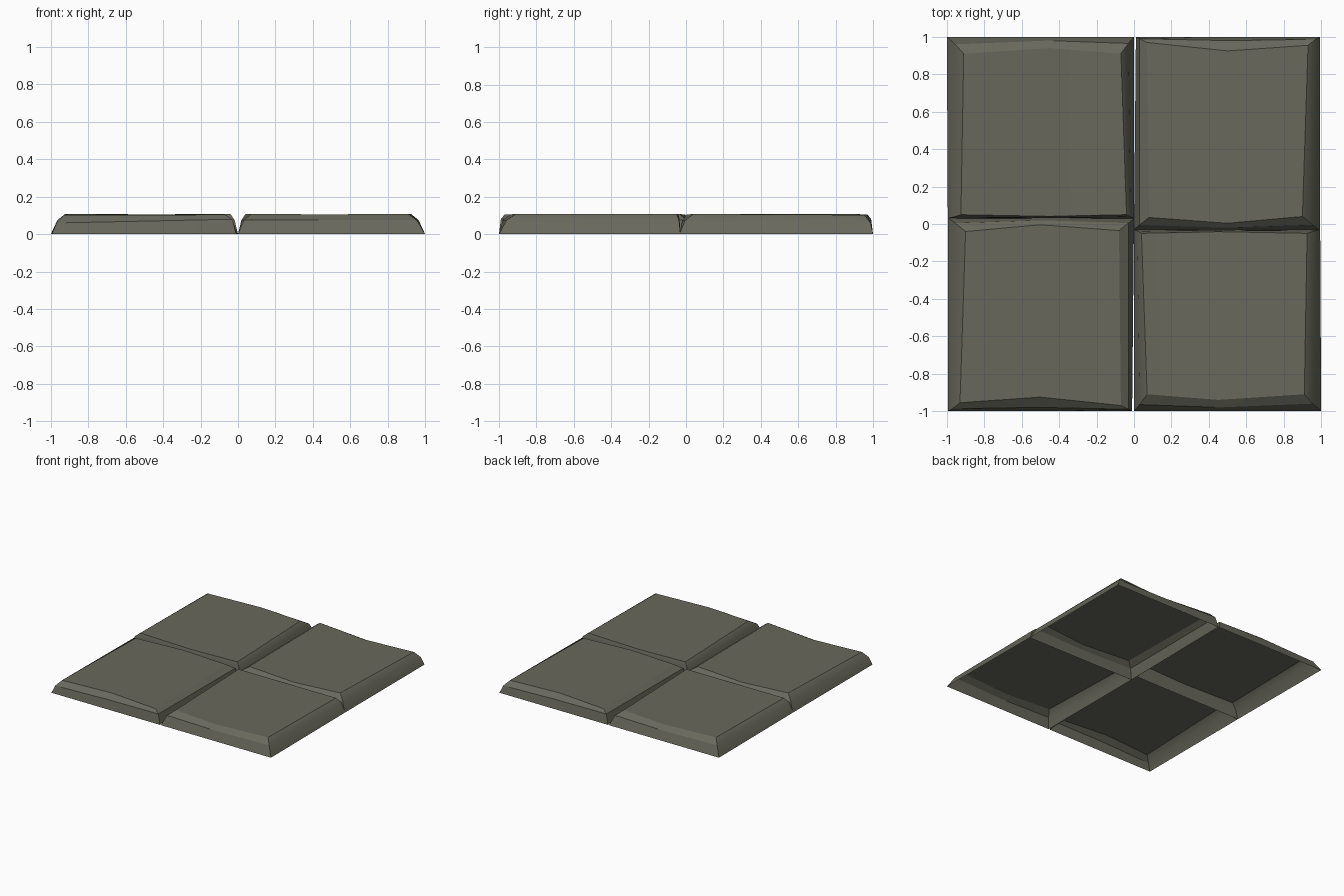
import bpy, bmesh, math

if "Cube" in bpy.data.objects:
    bpy.data.objects.remove(bpy.data.objects["Cube"])

stone = bpy.data.materials.new("grey_green_stone")
stone.diffuse_color = (0.138, 0.138, 0.108, 1)
stone.use_nodes = True
stone.node_tree.nodes["Principled BSDF"].inputs["Base Color"].default_value = stone.diffuse_color

# Each tile is three stacked outlines: ground rim, worn shoulder, top face.
# Outline order: front left, front middle, front right, back right, back middle, back left
WIDE_TILE = [
    ([(0, -1), (.48, -1), (1, -1), (.995, -.03), (.5, -.03), (0, -.03)], [0] * 6),
    ([(.03, -.965), (.46, -.98), (.955, -.96), (.965, -.037), (.5, -.034), (.018, -.037)], [.075] * 6),
    ([(.07, -.91), (.45, -.94), (.91, -.91), (.925, -.05), (.45, -.041), (.04, -.05)],
     [.108, .106, .108, .108, .103, .108]),
]
WORN_TILE = [
    ([(-.995, -1), (-.48, -1), (-.01, -1), (0, .03), (-.5, .035), (-.995, .035)], [0] * 6),
    ([(-.97, -.987), (-.5, -.98), (-.03, -.99), (-.03, .005), (-.5, .02), (-.955, .005)],
     [.06, .07, .08, .075, .075, .075]),
    ([(-.93, -.955), (-.5, -.925), (-.07, -.97), (-.08, -.035), (-.5, -.004), (-.9, -.04)],
     [.103, .102, .105, .108, .104, .108]),
]


def make_tile(name, rings, turn):
    """Skin the outlines into a shell that is open underneath; turn is +1 or -1 (half turn)."""
    bm = bmesh.new()
    loops = [[bm.verts.new((x * turn, y * turn, z)) for (x, y), z in zip(pts, zs)]
             for pts, zs in rings]
    for low, high in zip(loops, loops[1:]):
        for i in range(6):
            j = (i + 1) % 6
            bm.faces.new((low[i], low[j], high[j], high[i]))
    # top in two quads, creased across the middle
    t = loops[-1]
    bm.faces.new((t[0], t[1], t[4], t[5]))
    bm.faces.new((t[1], t[2], t[3], t[4]))
    mesh = bpy.data.meshes.new(name)
    bm.to_mesh(mesh)
    bm.free()
    mesh.materials.append(stone)
    obj = bpy.data.objects.new(name, mesh)
    bpy.context.collection.objects.link(obj)
    bpy.ops.object.select_all(action='DESELECT')
    obj.select_set(True)
    bpy.context.view_layer.objects.active = obj
    bpy.ops.object.shade_smooth_by_angle(angle=math.radians(30))


# Two tiles in front, the same pair turned half round behind
make_tile("tile_front_right", WIDE_TILE, 1)
make_tile("tile_front_left", WORN_TILE, 1)
make_tile("tile_back_left", WIDE_TILE, -1)
make_tile("tile_back_right", WORN_TILE, -1)
